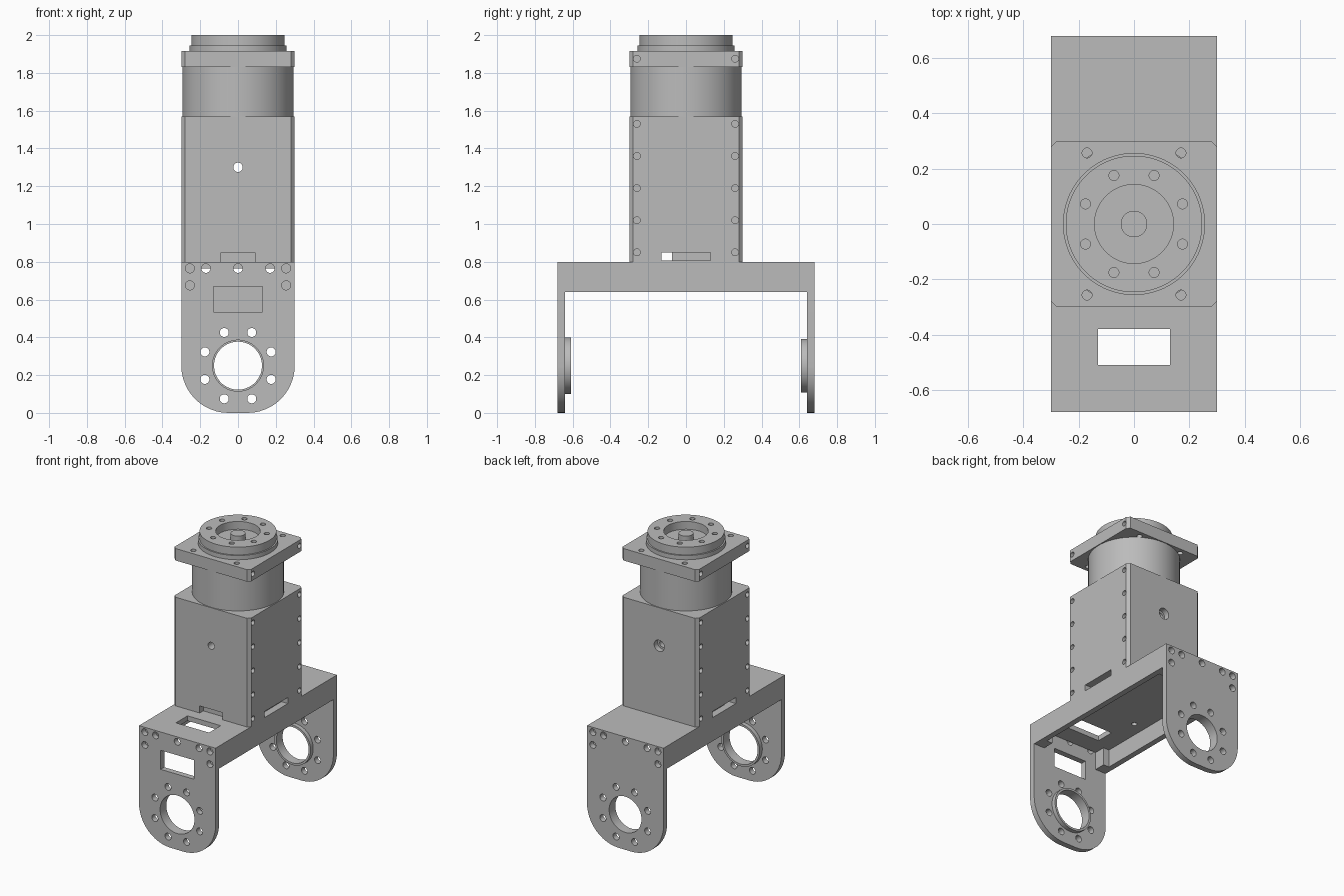
import bpy, bmesh
from math import cos, sin, pi

cube = bpy.data.objects.get("Cube")
if cube:
    bpy.data.objects.remove(cube, do_unlink=True)

grey = bpy.data.materials.new("metal grey")
grey.use_nodes = True
grey.diffuse_color = (0.5, 0.5, 0.5, 1)
grey.node_tree.nodes["Principled BSDF"].inputs["Base Color"].default_value = grey.diffuse_color


# Outlines in the plane across the extrusion axis
def circle(u, v, r, n=20):
    return [(u + r * cos(2 * pi * (i + 0.5) / n), v + r * sin(2 * pi * (i + 0.5) / n)) for i in range(n)]


def rect(u0, u1, v0, v1):
    return [(u0, v0), (u1, v0), (u1, v1), (u0, v1)]


def chamfered(h, c):
    k = h - c
    return [(k, -h), (h, -k), (h, k), (k, h), (-k, h), (-h, k), (-h, -k), (-k, -h)]


def solid(outline, axis, lo, hi):
    """Describe an extruded outline along one axis."""
    return outline, axis, lo, hi


def build(name, solids):
    bm = bmesh.new()
    for outline, axis, lo, hi in solids:
        def place(u, v, t):
            return {"x": (t, u, v), "y": (u, t, v), "z": (u, v, t)}[axis]
        a = [bm.verts.new(place(u, v, lo)) for u, v in outline]
        b = [bm.verts.new(place(u, v, hi)) for u, v in outline]
        bm.faces.new(a)
        bm.faces.new(b[::-1])
        for i in range(len(a)):
            j = (i + 1) % len(a)
            bm.faces.new((a[j], a[i], b[i], b[j]))
    bmesh.ops.recalc_face_normals(bm, faces=bm.faces)
    mesh = bpy.data.meshes.new(name)
    bm.to_mesh(mesh)
    bm.free()
    mesh.materials.append(grey)
    obj = bpy.data.objects.new(name, mesh)
    bpy.context.collection.objects.link(obj)
    return obj


def activate(obj):
    bpy.ops.object.select_all(action="DESELECT")
    obj.select_set(True)
    bpy.context.view_layer.objects.active = obj


def boolean(obj, solids, operation="DIFFERENCE"):
    cutter = build("cutter", solids)
    cutter.hide_render = True
    activate(obj)
    mod = obj.modifiers.new("cut", "BOOLEAN")
    mod.operation = operation
    mod.solver = "EXACT"
    mod.object = cutter
    bpy.ops.object.modifier_apply(modifier=mod.name)
    bpy.data.objects.remove(cutter, do_unlink=True)


def finish(obj):
    activate(obj)
    bpy.ops.object.shade_smooth_by_angle(angle=pi / 6)


def bolt_ring(cu, cv, r=0.19):
    return [(cu + r * cos(a), cv + r * sin(a))
            for a in [pi / 8 + i * pi / 4 for i in range(8)]]


SIGNS = (-1, 1)

# Crossbeam: downward-open channel with solid corner blocks
beam = build("crossbeam", [solid(rect(-0.3, 0.3, 0.64, 0.8), "y", -0.64, 0.64)])
boolean(beam, [solid(rect(-0.215, 0.215, -0.7, 0.7), "z", 0.6, 0.765)])
boolean(beam, [solid(rect(s * 0.2, s * 0.26, -0.56, 0.56), "z", 0.6, 0.765) for s in SIGNS])
boolean(beam, [solid(rect(-0.13, 0.13, -0.51, -0.38), "z", 0.7, 0.9)])
boolean(beam, [solid(circle(sx * 0.17, sy * 0.2, 0.018), "z", 0.7, 0.79)
               for sx in SIGNS for sy in SIGNS])
finish(beam)

# Fork plates with rounded lower corners
R = 0.25
arc = [i * pi / 2 / 12 for i in range(13)]
plate_outline = [(-0.3, 0.8)]
plate_outline += [(-0.05 - R * cos(a), R - R * sin(a)) for a in arc]
plate_outline += [(0.05 + R * sin(a), R - R * cos(a)) for a in arc]
plate_outline += [(0.3, 0.8)]
screws = [(x, 0.765) for x in (-0.255, -0.17, 0, 0.17, 0.255)]
screws += [(-0.255, 0.675), (0.255, 0.675)]

for side, label, bore, rim in ((-1, "front", 0.135, 0.15), (1, "back", 0.127, 0.142)):
    plate = build(label + "_fork_plate", [solid(plate_outline, "y", side * 0.64, side * 0.68)])
    cuts = [solid(circle(0, R, bore, 48), "y", side * 0.6, side * 0.7)]
    cuts += [solid(circle(x, z, 0.024), "y", side * 0.6, side * 0.7)
             for x, z in bolt_ring(0, R) + screws]
    if side < 0:
        cuts.append(solid(rect(-0.13, 0.13, 0.535, 0.67), "y", -0.7, -0.6))
    boolean(plate, cuts)
    finish(plate)

    # Bearing collar on the inner face
    collar = build(label + "_bearing_collar",
                   [solid(circle(0, R, rim, 48), "y", side * 0.61, side * 0.64)])
    boolean(collar, [solid(circle(0, R, bore, 48), "y", side * 0.6, side * 0.65)])
    finish(collar)

# Square motor housing with side screws, base slots and a cross bore
housing = build("motor_housing", [solid(chamfered(0.3, 0.02), "z", 0.8, 1.57)])
boolean(housing, [solid(circle(y, 0.85 + 0.17 * i, 0.018), "x", s * 0.25, s * 0.32)
                  for s in SIGNS for y in (-0.26, 0.26) for i in range(5)])
boolean(housing, [solid(rect(-0.13, -0.075, 0.807, 0.85), "x", -0.4, 0.4)])
boolean(housing, [solid(rect(-0.08, 0.13, 0.807, 0.85), "x", s * 0.25, s * 0.4) for s in SIGNS])
boolean(housing, [solid(rect(-0.09, 0.09, 0.79, 0.85), "y", -0.4, -0.26)])
boolean(housing, [solid(circle(0, 1.3, 0.025), "y", -0.4, 0.4)])
boolean(housing, [solid(circle(0, 1.3, 0.04), "y", 0.26, 0.4)])
finish(housing)

# Round gearbox
finish(build("gearbox_cylinder", [solid(circle(0, 0, 0.295, 64), "z", 1.57, 1.83)]))

# Square mounting plate
mount = build("mounting_plate", [solid(chamfered(0.3, 0.02), "z", 1.83, 1.915)])
boolean(mount, [solid(circle(sx * 0.17, sy * 0.257, 0.018), "z", 1.8, 1.95)
                for sx in SIGNS for sy in SIGNS])
boolean(mount, [solid(circle(y, 1.875, 0.018), "x", s * 0.26, s * 0.32)
                for s in SIGNS for y in (-0.26, 0.26)])
finish(mount)

# Output flange: base ring, bolted disc with recess, centre pin
finish(build("flange_base_ring", [solid(circle(0, 0, 0.257, 64), "z", 1.915, 1.945)]))
disc = build("output_flange", [solid(circle(0, 0, 0.247, 64), "z", 1.945, 2.0)])
boolean(disc, [solid(circle(0, 0, 0.143, 48), "z", 1.93, 2.1)])
boolean(disc, [solid(circle(x, y, 0.018), "z", 1.96, 2.1) for x, y in bolt_ring(0, 0)])
finish(disc)
finish(build("centre_pin", [solid(circle(0, 0, 0.048, 32), "z", 1.945, 1.985)]))
